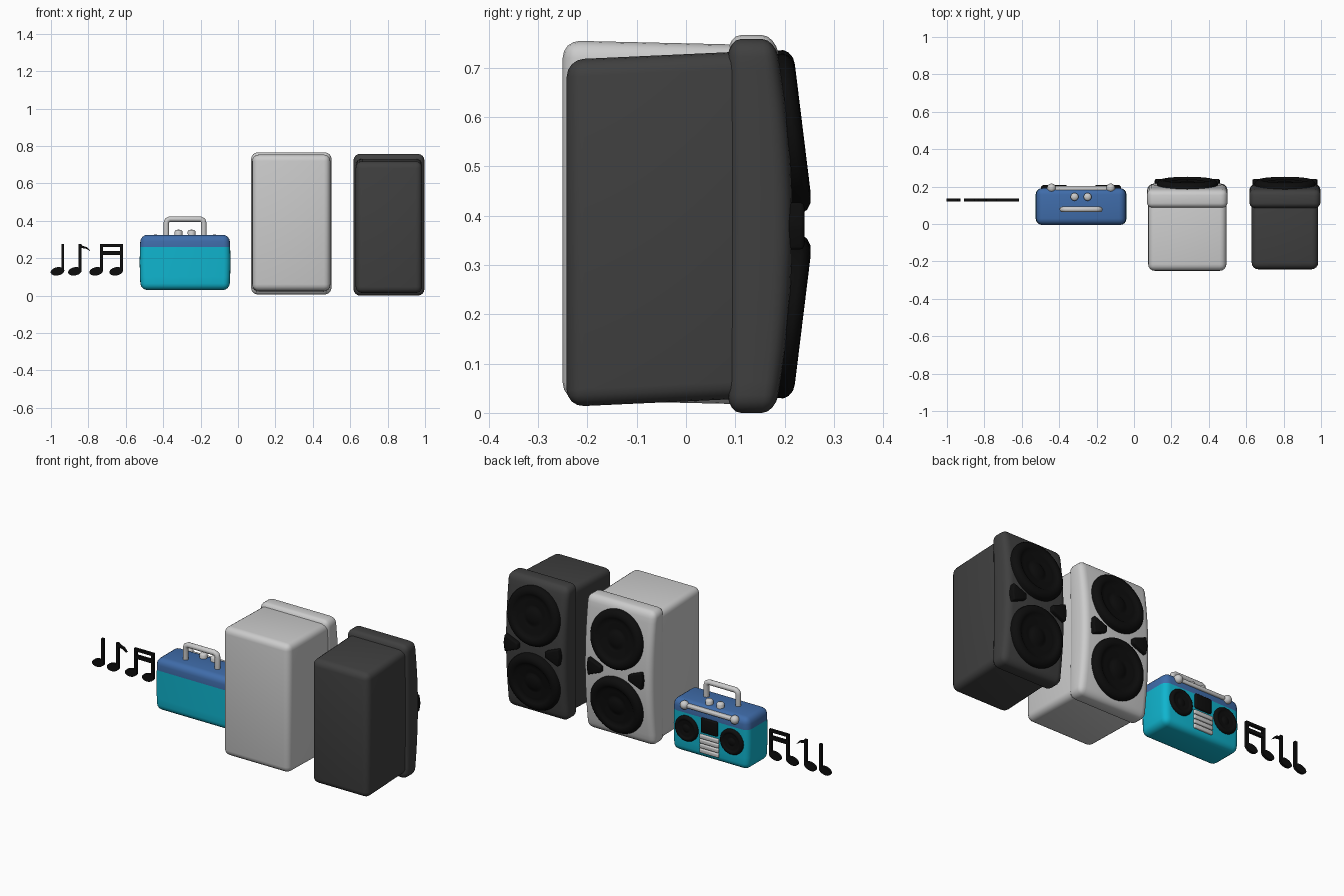
import bpy, bmesh
from math import radians, sin, cos, pi
from mathutils import Vector, Matrix

if "Cube" in bpy.data.objects:
    bpy.data.objects.remove(bpy.data.objects["Cube"])


def material(name, rgb):
    m = bpy.data.materials.new(name)
    m.diffuse_color = (*rgb, 1)
    m.use_nodes = True
    m.node_tree.nodes["Principled BSDF"].inputs["Base Color"].default_value = m.diffuse_color
    return m


BLACK = material("black", (0.004, 0.004, 0.004))
DARK = material("dark_grey", (0.05, 0.05, 0.05))
TEAL = material("teal", (0.005, 0.46, 0.62))
BLUE = material("blue", (0.05, 0.15, 0.40))


def finish(bm, name, mat=None, smooth=True):
    bmesh.ops.recalc_face_normals(bm, faces=bm.faces)
    for f in bm.faces:
        f.smooth = smooth
    me = bpy.data.meshes.new(name)
    bm.to_mesh(me)
    bm.free()
    ob = bpy.data.objects.new(name, me)
    bpy.context.collection.objects.link(ob)
    if mat:
        me.materials.append(mat)
    return ob


def rounded_box(name, lo, hi, bevel, mat=None, cuts=(), warp=None):
    """Bevelled box, sliced at the z heights in cuts, then bent by warp(co)."""
    lo, hi = Vector(lo), Vector(hi)
    bm = bmesh.new()
    bmesh.ops.create_cube(bm, size=1)
    for v in bm.verts:
        v.co = (lo + hi) / 2 + v.co * (hi - lo)
    bmesh.ops.bevel(bm, geom=bm.edges[:], offset=bevel, segments=4, profile=0.5, affect='EDGES')
    for z in cuts:
        bmesh.ops.bisect_plane(bm, geom=bm.verts[:] + bm.edges[:] + bm.faces[:],
                               plane_co=(0, 0, z), plane_no=(0, 0, 1))
    if warp:
        for v in bm.verts:
            warp(v.co)
    return finish(bm, name, mat)


def lathe(name, profile, loc, tilt, mat=None):
    """Spin (radius, height) points; tilt -90 faces the +y side."""
    bm = bmesh.new()
    vs = [bm.verts.new((r, 0, h)) for r, h in profile]
    es = [bm.edges.new(p) for p in zip(vs, vs[1:])]
    bmesh.ops.spin(bm, geom=vs + es, cent=(0, 0, 0), axis=(0, 0, 1), angle=2 * pi, steps=40)
    bmesh.ops.remove_doubles(bm, verts=bm.verts, dist=1e-5)
    bm.transform(Matrix.Translation(loc) @ Matrix.Rotation(radians(tilt), 4, 'X'))
    return finish(bm, name, mat)


def prism(name, pts, y0, y1, mat=None, bevel=0):
    """Extrude an x-z outline between two y values."""
    bm = bmesh.new()
    face = bm.faces.new([bm.verts.new((x, y0, z)) for x, z in pts])
    new = bmesh.ops.extrude_face_region(bm, geom=[face])["geom"]
    for v in new:
        if isinstance(v, bmesh.types.BMVert):
            v.co.y = y1
    if bevel:
        bmesh.ops.bevel(bm, geom=bm.edges[:], offset=bevel, segments=3, profile=0.5, affect='EDGES')
    return finish(bm, name, mat, smooth=bevel > 0)


def ball(name, loc, r):
    bm = bmesh.new()
    bmesh.ops.create_uvsphere(bm, u_segments=24, v_segments=14, radius=r)
    bm.transform(Matrix.Translation(loc))
    return finish(bm, name)


# Loudspeakers
CONE = [(0.163, -0.03), (0.163, 0.008), (0.157, 0.018), (0.145, 0.026), (0.13, 0.028),
        (0.118, 0.024), (0.108, 0.016), (0.095, 0.018), (0.06, 0.009), (0.05, 0.009),
        (0.04, 0.015), (0.02, 0.020), (0, 0.021)]


def loudspeaker(tag, cx, body_w, rim_w, body_y, body_z, rim_z, back_shift, mat):
    mid, half = sum(rim_z) / 2, (rim_z[1] - rim_z[0]) / 2

    def shear(co):
        co.z += back_shift * (0.1 - co.y) / 0.35

    def bulge(co):
        t = (co.z - mid) / half
        co.y -= 0.035 * t * t * max(0, (co.y - 0.085) / 0.13)

    rounded_box(tag + "_cabinet", (cx - body_w, body_y, body_z[0]), (cx + body_w, 0.15, body_z[1]),
                0.035, mat, (), shear)
    rounded_box(tag + "_front_rim", (cx - rim_w, 0.085, rim_z[0]), (cx + rim_w, 0.216, rim_z[1]),
                0.036, mat, [mid + half * k / 6 for k in range(-5, 6)], bulge)
    for s, place in ((1, "upper"), (-1, "lower")):
        lathe(f"{tag}_{place}_cone", CONE, (cx, 0.209, mid + s * 0.187), -90 + s * 7, BLACK)
    for s, place in ((1, "right"), (-1, "left")):
        prism(f"{tag}_{place}_port",
              [(cx + s * x, mid + z) for x, z in
               ((0.085, -0.016), (0.168, -0.05), (0.175, 0), (0.168, 0.05), (0.085, 0.016))],
              0.18, 0.24, BLACK, 0.008)


loudspeaker("pale_speaker", 0.285, 0.209, 0.215, -0.25, (0.018, 0.747), (0.006, 0.766), 0.008, None)
loudspeaker("dark_speaker", 0.807, 0.178, 0.19, -0.242, (0.028, 0.732), (0.0, 0.758), -0.016, DARK)

# Portable stereo body, with a blue upper band
BX = -0.283


def pillow(co):
    t = (co.z - 0.18) / 0.145
    co.x = BX + (co.x - BX) * (1 - 0.025 * t * t)


body = rounded_box("stereo_body", (BX - 0.243, -0.005, 0.03), (BX + 0.243, 0.192, 0.325), 0.035,
                   TEAL, (0.1, 0.18, 0.26), pillow)
body.data.materials.append(BLUE)
for p in body.data.polygons:
    p.material_index = int(p.center.z > 0.26)

# Stereo speakers, corner knobs and top knobs
for s, side in ((1, "right"), (-1, "left")):
    lathe(f"stereo_{side}_cone", [(r * 0.44, h * 0.5) for r, h in CONE],
          (BX + s * 0.142, 0.194, 0.175), -90, BLACK)
    ball(f"stereo_{side}_tuner_knob", (BX + s * 0.158, 0.192, 0.303), 0.024)
    lathe(f"stereo_{side}_top_knob", [(0.02, -0.02), (0.021, 0.018), (0.015, 0.026), (0, 0.028)],
          (BX + s * 0.035, 0.145, 0.325), 0)

# Tuner bar, cassette window and button rows
rounded_box("tuner_bar", (BX - 0.14, 0.17, 0.292), (BX + 0.14, 0.203, 0.314), 0.008)
prism("cassette_window", [(BX - 0.052, 0.178), (BX + 0.052, 0.178), (BX + 0.052, 0.262),
                          (BX - 0.052, 0.262)], 0.17, 0.202, BLACK, 0.008)
for i in range(4):
    z = 0.062 + i * 0.027
    rounded_box(f"button_row_{i + 1}", (BX - 0.06, 0.17, z), (BX + 0.06, 0.203, z + 0.024), 0.006)

# Carry handle
cu = bpy.data.curves.new("carry_handle", 'CURVE')
cu.dimensions = '3D'
cu.bevel_depth = 0.015
cu.bevel_resolution = 4
half = [(0.1, 0.31), (0.1, 0.388), (0.096, 0.402), (0.082, 0.409)]
path = [(-x, z) for x, z in half] + half[::-1]
sp = cu.splines.new('POLY')
sp.points.add(len(path) - 1)
for pt, (x, z) in zip(sp.points, path):
    pt.co = (BX + x, 0.078, z, 1)
bpy.context.collection.objects.link(bpy.data.objects.new("carry_handle", cu))

# Music notes
Y0, Y1 = 0.12, 0.135
for i, x in enumerate((-0.965, -0.872, -0.758, -0.651)):
    ring = [(0.037 * cos(a), 0.022 * sin(a)) for a in (2 * pi * k / 28 for k in range(28))]
    c, s = cos(0.2), sin(0.2)
    prism(f"note_head_{i + 1}", [(x + c * u - s * v, 0.13 + s * u + c * v) for u, v in ring],
          Y0, Y1, BLACK)
    sx = x + 0.028
    prism(f"note_stem_{i + 1}", [(sx - 0.008, 0.135), (sx + 0.008, 0.135), (sx + 0.008, 0.275),
                                 (sx - 0.008, 0.275)], Y0, Y1, BLACK)
prism("note_flag", [(-0.844, 0.275), (-0.83, 0.266), (-0.805, 0.258), (-0.787, 0.236),
                    (-0.81, 0.25), (-0.844, 0.256)], Y0, Y1, BLACK)
for name, z0, z1 in (("upper_beam", 0.26, 0.275), ("lower_beam", 0.218, 0.238)):
    prism(name, [(-0.738, z0), (-0.615, z0), (-0.615, z1), (-0.738, z1)], Y0, Y1, BLACK)
